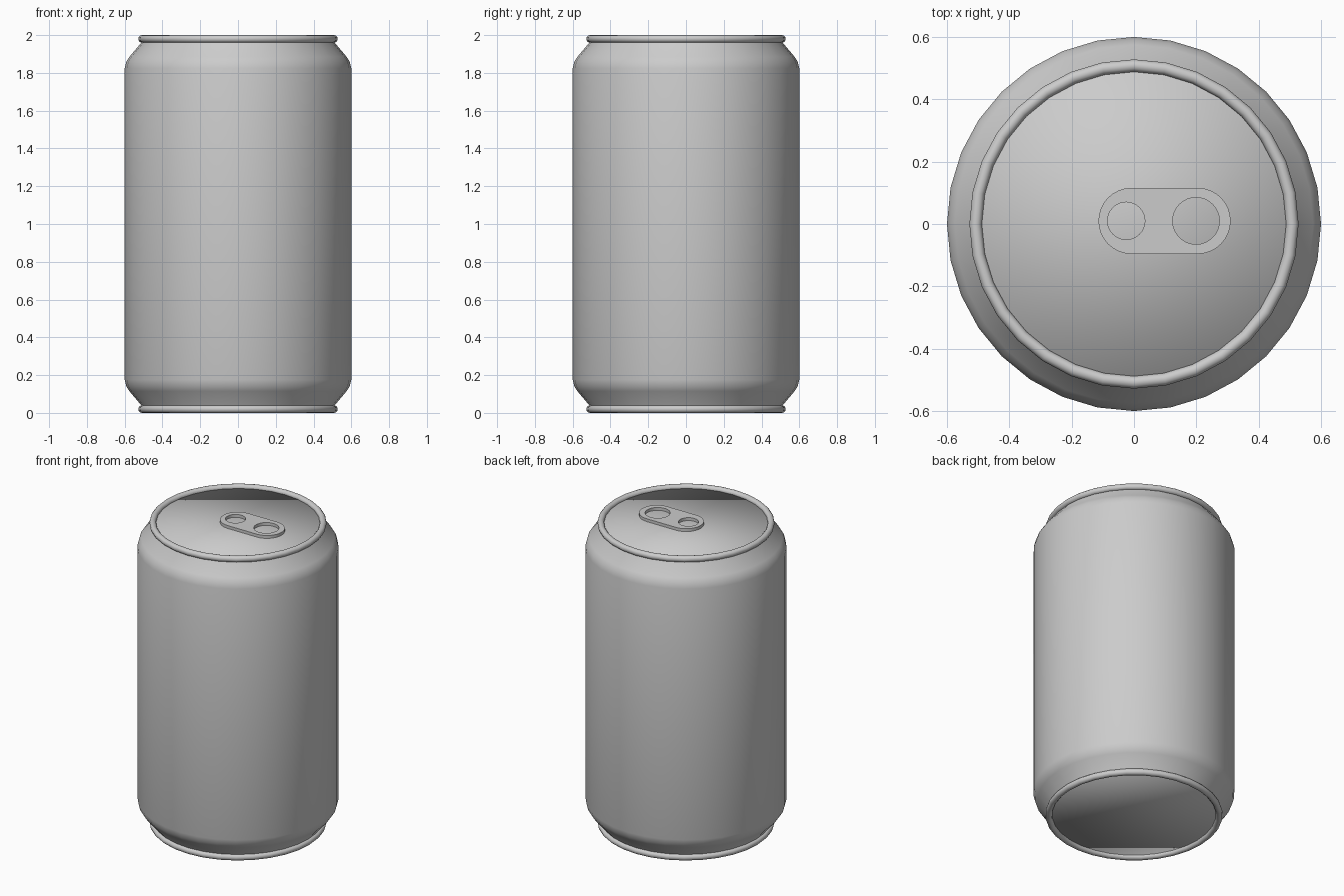
import bpy, bmesh
from math import pi, cos, sin

if "Cube" in bpy.data.objects:
    bpy.data.objects.remove(bpy.data.objects["Cube"])

SIDES = 32

# Can body: closed lathe, mirrored top to bottom
half = [(0.505, 0.022), (0.512, 0.04), (0.575, 0.115), (0.591, 0.14), (0.6, 0.175)]
profile = half + [(r, 2 - z) for r, z in reversed(half)]
bm = bmesh.new()
rings = [[bm.verts.new((r * cos(2 * pi * i / SIDES), r * sin(2 * pi * i / SIDES), z))
          for i in range(SIDES)] for r, z in profile]
for a, b in zip(rings, rings[1:]):
    for i in range(SIDES):
        j = (i + 1) % SIDES
        bm.faces.new((a[i], a[j], b[j], b[i]))
bm.faces.new(rings[0][::-1])
bm.faces.new(rings[-1])
for f in bm.faces:
    f.smooth = True
mesh = bpy.data.meshes.new("can_body")
bm.to_mesh(mesh)
bm.free()
bpy.context.collection.objects.link(bpy.data.objects.new("can_body", mesh))

# Rolled rims
for name, z in (("bottom_rim", 0.02), ("top_rim", 1.98)):
    bpy.ops.mesh.primitive_torus_add(major_segments=SIDES, minor_segments=12,
                                     major_radius=0.508, minor_radius=0.02,
                                     location=(0, 0, z))
    bpy.context.object.name = name
    bpy.ops.object.shade_smooth()


def arc(cx, r, start, end, n):
    return [(cx + r * cos(start + (end - start) * i / n),
             r * sin(start + (end - start) * i / n)) for i in range(n + 1)]


# Pull tab: rounded plate with two holes
outlines = [
    arc(0.204, 0.106, -pi / 2, pi / 2, 16) + arc(-0.008, 0.106, pi / 2, 3 * pi / 2, 16),
    arc(-0.025, 0.06, 0, 2 * pi, 32)[:-1],
    arc(0.199, 0.075, 0, 2 * pi, 32)[:-1],
]
curve = bpy.data.curves.new("pull_tab", 'CURVE')
curve.dimensions = '2D'
curve.fill_mode = 'BOTH'
curve.extrude = 0.011
for pts in outlines:
    s = curve.splines.new('POLY')
    s.points.add(len(pts) - 1)
    for p, (x, y) in zip(s.points, pts):
        p.co = (x, y, 0, 1)
    s.use_cyclic_u = True
tab = bpy.data.objects.new("pull_tab", curve)
tab.location = (0, 0.01, 1.986)
bpy.context.collection.objects.link(tab)
bpy.ops.object.select_all(action='DESELECT')
tab.select_set(True)
bpy.context.view_layer.objects.active = tab
bpy.ops.object.convert(target='MESH')
bpy.ops.object.shade_smooth_by_angle()
